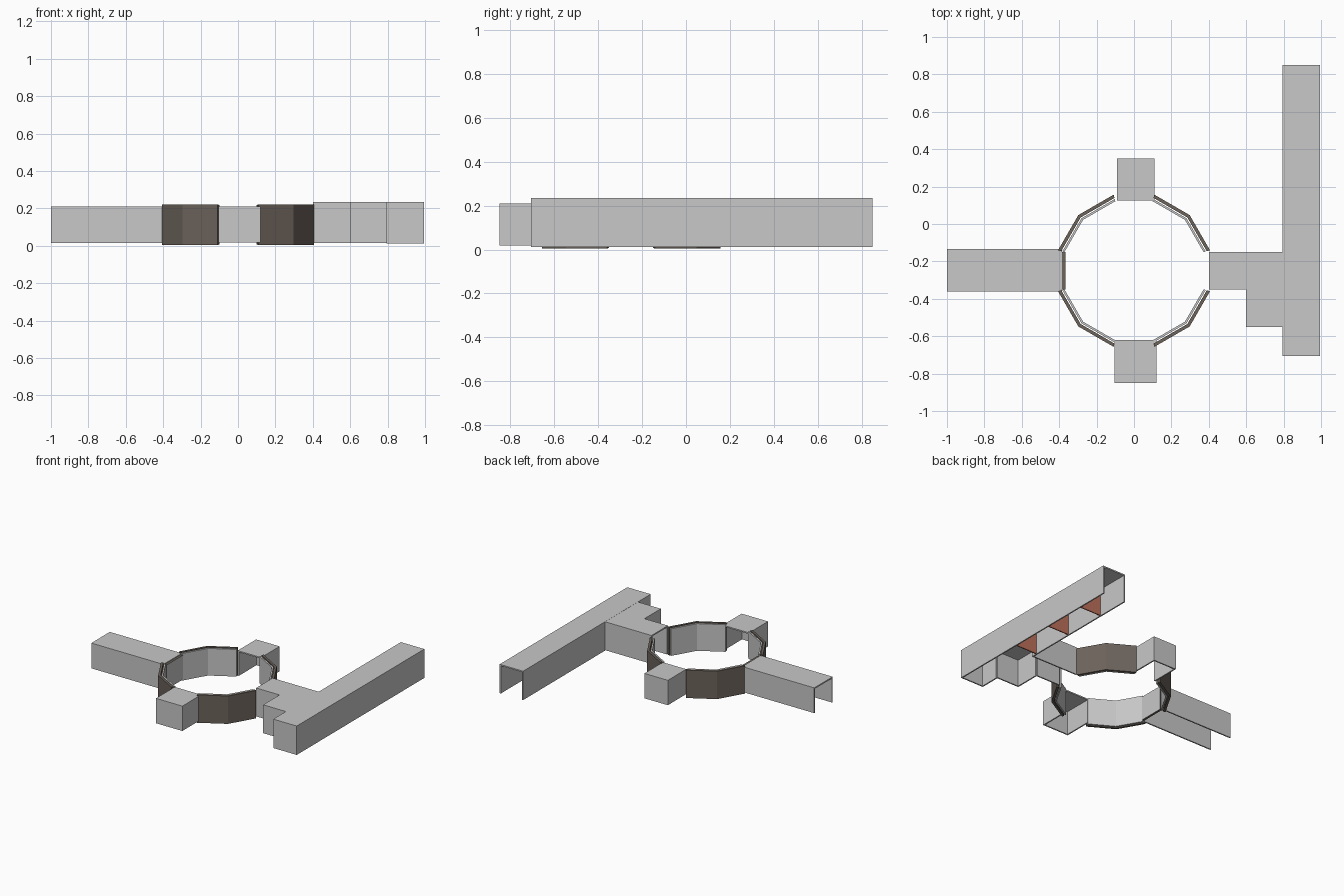
import bpy, bmesh, math

if "Cube" in bpy.data.objects:
    bpy.data.objects.remove(bpy.data.objects["Cube"])

T = 0.01  # wall thickness


def material(name, color):
    m = bpy.data.materials.new(name)
    m.diffuse_color = (*color, 1)
    m.use_nodes = True
    m.node_tree.nodes["Principled BSDF"].inputs["Base Color"].default_value = m.diffuse_color
    return m


GREY = material("light grey", (0.58, 0.58, 0.58))
BROWN = material("dark brown", (0.15, 0.125, 0.105))
RED = material("brick red", (0.50, 0.16, 0.10))


def finish(name, bm, *mats):
    bmesh.ops.recalc_face_normals(bm, faces=bm.faces)
    me = bpy.data.meshes.new(name)
    bm.to_mesh(me)
    bm.free()
    for m in mats:
        me.materials.append(m)
    ob = bpy.data.objects.new(name, me)
    bpy.context.collection.objects.link(ob)
    return ob


def add_box(bm, x0, x1, y0, y1, z0, z1):
    vs = bmesh.ops.create_cube(bm, size=1)["verts"]
    for v in vs:
        v.co.x = x1 if v.co.x > 0 else x0
        v.co.y = y1 if v.co.y > 0 else y0
        v.co.z = z1 if v.co.z > 0 else z0


def hall(name, outline, open_edges, z0, z1):
    """Roofed hall without floor; outline is counter-clockwise with axis-aligned edges."""
    bm = bmesh.new()
    # roof slab
    low = [bm.verts.new((x, y, z1 - T)) for x, y in outline]
    ex = bmesh.ops.extrude_face_region(bm, geom=[bm.faces.new(low)], use_keep_orig=True)
    for v in ex["geom"]:
        if isinstance(v, bmesh.types.BMVert):
            v.co.z = z1
    # walls along the closed edges, thickened inward
    for i, (ax, ay) in enumerate(outline):
        if i in open_edges:
            continue
        bx, by = outline[(i + 1) % len(outline)]
        n = math.hypot(bx - ax, by - ay)
        ix, iy = -(by - ay) / n * T, (bx - ax) / n * T
        xs, ys = (ax, bx, ax + ix, bx + ix), (ay, by, ay + iy, by + iy)
        add_box(bm, min(xs), max(xs), min(ys), max(ys), z0, z1 - T)
    return finish(name, bm, GREY)


def rect(x0, x1, y0, y1):
    return [(x0, y0), (x1, y0), (x1, y1), (x0, y1)]


# Halls around the ring (edge order: front, right, back, left)
hall("left_arm", rect(-1.0, -0.385, -0.36, -0.135), {1, 3}, 0.015, 0.21)
hall("front_room", rect(-0.105, 0.12, -0.85, -0.62), {2}, 0.018, 0.21)
hall("back_room", rect(-0.09, 0.11, 0.125, 0.35), {0}, 0.018, 0.21)

# Bridge with its side room, open to the ring and the long hall
hall("bridge", [(0.4, -0.35), (0.6, -0.35), (0.6, -0.55), (0.8, -0.55),
                (0.8, -0.15), (0.4, -0.15)], {3, 5}, 0.015, 0.234)

# Long hall, open at the back and where the bridge enters
hall("long_hall", [(0.795, -0.705), (0.995, -0.705), (0.995, 0.85), (0.795, 0.85),
                   (0.795, -0.15), (0.795, -0.55)], {2, 4}, 0.012, 0.235)

# Red partitions inside the long hall
for i in range(3):
    bm = bmesh.new()
    y = -0.11 + i * 0.35
    add_box(bm, 0.806, 0.984, y - 0.004, y + 0.004, 0.014, 0.224)
    finish(f"partition_{i + 1}", bm, RED)

# Twelve-sided ring: four arcs of two panels, brown outside and grey inside
CY = -0.25


def arc_shell(name, r0, r1, z0, z1, mat):
    bm = bmesh.new()
    for start in (15, 105, 195, 285):
        rows = []
        for k in range(3):
            a = math.radians(start + 30 * k)
            rows.append([bm.verts.new((r * math.cos(a), CY + r * math.sin(a), z))
                         for r, z in ((r0, z0), (r1, z0), (r1, z1), (r0, z1))])
        for p, q in zip(rows, rows[1:]):
            for j in range(4):
                bm.faces.new((p[j], p[(j + 1) % 4], q[(j + 1) % 4], q[j]))
        bm.faces.new(rows[0])
        bm.faces.new(rows[-1])
    return finish(name, bm, mat)


arc_shell("ring_outer_wall", 0.403, 0.421, 0.005, 0.22, BROWN)
arc_shell("ring_inner_wall", 0.385, 0.397, 0.008, 0.217, GREY)

# Door panel between the ring and the left arm, grey towards the ring
bm = bmesh.new()
add_box(bm, -0.384, -0.366, -0.35, -0.15, 0.018, 0.205)
door = finish("left_door", bm, BROWN, GREY)
for p in door.data.polygons:
    p.material_index = 1 if p.normal.x > 0.5 else 0
